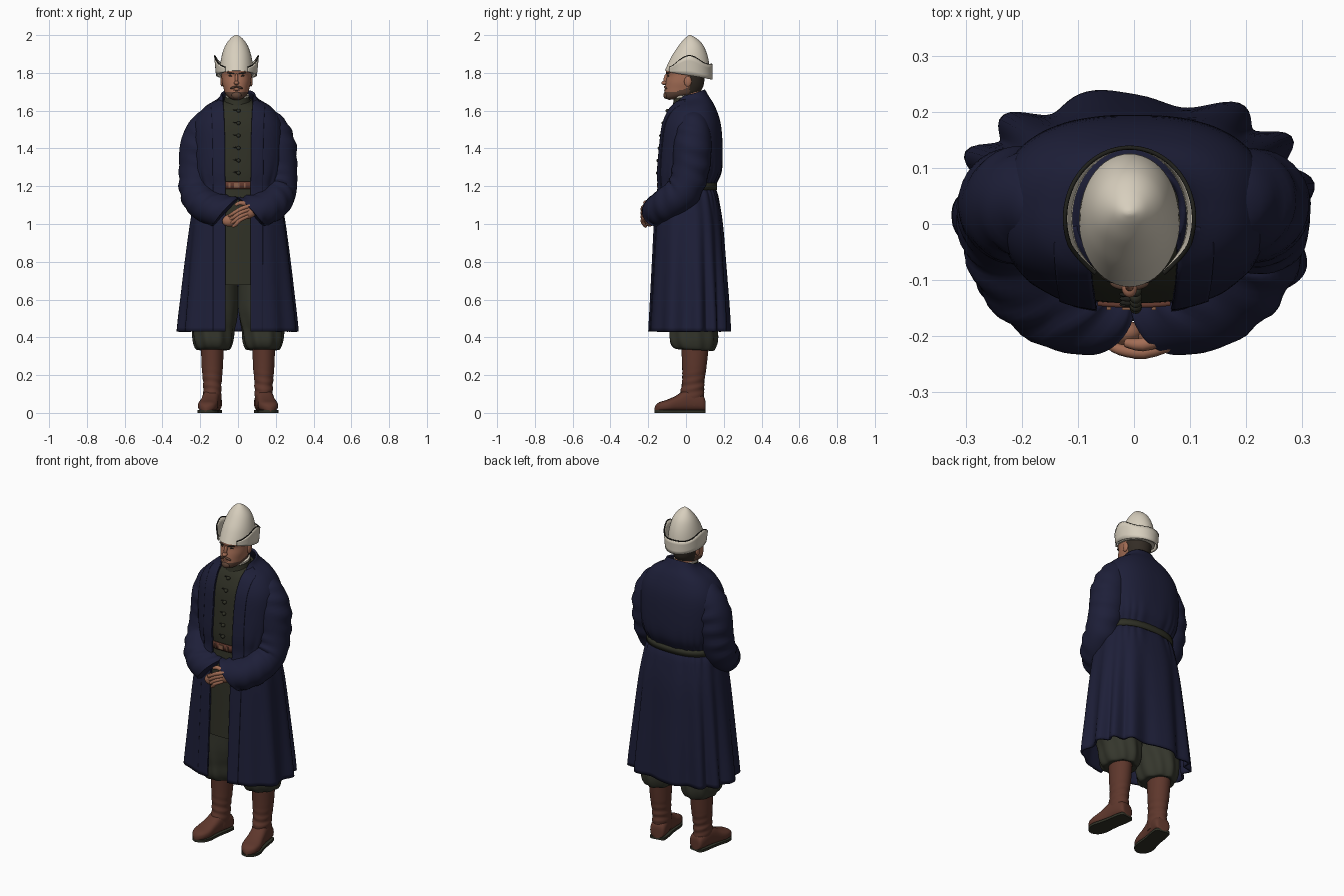
import bpy, bmesh, math
from mathutils import Vector, Euler

if "Cube" in bpy.data.objects:
    bpy.data.objects.remove(bpy.data.objects["Cube"])
pi, sin, cos = math.pi, math.sin, math.cos

def material(name, r, g, b):
    m = bpy.data.materials.new(name)
    m.diffuse_color = (r, g, b, 1)
    m.use_nodes = True
    m.node_tree.nodes["Principled BSDF"].inputs["Base Color"].default_value = m.diffuse_color
    return m

NAVY = material("navy wool", .0125, .0135, .040)
OLIVE = material("olive cloth", .029, .030, .019)
TROUSER = material("trouser green", .036, .038, .026)
LEATHER = material("brown leather", .112, .038, .025)
SKIN = material("skin", .37, .155, .092)
FELT = material("cream felt", .68, .62, .51)
HAIR = material("dark hair", .034, .026, .019)
BEARD = material("beard brown", .12, .062, .041)
BLACK = material("black trim", .014, .014, .011)
BRASS = material("buckle copper", .26, .12, .07)

def finish(name, bm, mat, angle=50):
    bmesh.ops.recalc_face_normals(bm, faces=bm.faces)
    me = bpy.data.meshes.new(name)
    bm.to_mesh(me)
    bm.free()
    ob = bpy.data.objects.new(name, me)
    bpy.context.collection.objects.link(ob)
    me.materials.append(mat)
    bpy.context.view_layer.objects.active = ob
    ob.select_set(True)
    bpy.ops.object.shade_smooth_by_angle(angle=math.radians(angle))
    ob.select_set(False)
    return ob

def skin(name, grid, mat, closed=True, thick=0):
    """Faces over a grid of points; closed rings get end caps, open sheets get thickness."""
    bm = bmesh.new()
    vs = [[bm.verts.new(p) for p in row] for row in grid]
    n = len(grid[0])
    for r0, r1 in zip(vs, vs[1:]):
        for i in range(n if closed else n - 1):
            j = (i + 1) % n
            bm.faces.new((r0[i], r0[j], r1[j], r1[i]))
    if closed and not thick:
        bm.faces.new(vs[0])
        bm.faces.new(vs[-1])
    ob = finish(name, bm, mat)
    if thick:
        so = ob.modifiers.new("thickness", 'SOLIDIFY')
        so.thickness, so.offset = thick, 0
    return ob

def refine(rows, n):
    """Smooth curve through tuples of numbers."""
    out = []
    for i in range(len(rows) - 1):
        a, b, c, d = rows[max(i - 1, 0)], rows[i], rows[i + 1], rows[min(i + 2, len(rows) - 1)]
        for k in range(n):
            t = k / n
            out.append(tuple(.5 * (2 * q + (r - p) * t + (2 * p - 5 * q + 4 * r - s) * t * t
                             + (3 * q - p - 3 * r + s) * t ** 3) for p, q, r, s in zip(a, b, c, d)))
    return out + [tuple(rows[-1])]

def spow(v, e):
    return math.copysign(abs(v) ** e, v)

def point(row, a, e=1, cx=0, fold=None):
    """Row: z at front, z at back, half width, y front, y back. Angle 0 is the front."""
    zf, zb, rx, yf, yb = row[:5]
    z = zf + (zb - zf) * (1 - cos(a)) / 2
    k = 1 + (fold(a, z) if fold else 0)
    return (cx + rx * k * spow(sin(a), e), (yf + yb) / 2 - (yb - yf) / 2 * k * spow(cos(a), e), z)

def loft(name, rows, mat, n=40, e=1, cx=0, fold=None, steps=4):
    return skin(name, [[point(r, 2 * pi * i / n, e, cx, fold) for i in range(n)]
                       for r in refine(rows, steps)], mat)

def tube(name, pts, mat, ref, n=24, steps=5, wrinkle=0):
    """Sweep a circle along (x, y, z, radius) points."""
    ps = refine(pts, steps)
    grid = []
    for i, p in enumerate(ps):
        t = (Vector(ps[min(i + 1, len(ps) - 1)][:3]) - Vector(ps[max(i - 1, 0)][:3])).normalized()
        u = Vector(ref)
        u = (u - t * u.dot(t)).normalized()
        v = t.cross(u)
        ring = []
        for j in range(n):
            a = 2 * pi * j / n
            r = p[3] * (1 + wrinkle * sin(i * 1.25 + 2 * sin(a)) * (.5 + .5 * sin(a * 2 + i * .2)))
            ring.append(Vector(p[:3]) + (u * cos(a) + v * sin(a)) * r)
        grid.append(ring)
    return skin(name, grid, mat)

def ball(name, loc, size, mat, rot=(0, 0, 0)):
    bm = bmesh.new()
    bmesh.ops.create_uvsphere(bm, u_segments=16, v_segments=10, radius=1)
    m = Euler(rot).to_matrix()
    for v in bm.verts:
        v.co = m @ Vector([c * s for c, s in zip(v.co, size)]) + Vector(loc)
    return finish(name, bm, mat)

# Coat: open sheet with a front gap (last number is half the gap)
COAT = [(1.66, 1.71, .085, -.045, .095, .078), (1.635, 1.675, .105, -.07, .115, .078),
        (1.595, 1.62, .18, -.095, .148, .076), (1.52, 1.53, .228, -.122, .178, .073),
        (1.40, 1.40, .235, -.137, .188, .07), (1.28, 1.28, .225, -.147, .183, .07),
        (1.20, 1.20, .205, -.145, .15, .068), (1.14, 1.14, .22, -.15, .165, .068),
        (1.0, 1.0, .245, -.163, .187, .068), (.8, .8, .268, -.173, .2, .068),
        (.6, .6, .287, -.183, .212, .068), (.43, .43, .303, -.192, .22, .068)]
E = .8

def coat_fold(a, z):
    s = min(1, 2 * (1 - cos(a)))
    skirt = min(1, max(0, (1.2 - z) / .7)) * (.04 + .03 * (1 - cos(a)) / 2)
    blouse = .018 * math.exp(-((z - 1.2) / .1) ** 2)
    return s * (skirt * sin(12 * a + .4 + 1.2 * sin(3 * a)) + blouse * sin(22 * a + 2 * sin(5 * a)))

def gap_angle(row, extra=0):
    return math.asin(min(.985, (row[5] + extra) / row[2]) ** (1 / E))

fine = refine(COAT, 5)
N = 160
grid = []
for r in fine:
    a0 = gap_angle(r)
    grid.append([point(r, a0 + (2 * pi - 2 * a0) * i / N, E, 0, coat_fold) for i in range(N + 1)])
skin("coat", grid, NAVY, closed=False, thick=.012)

# Front facings of the coat
for side in (1, -1):
    grid = []
    for r in fine[4:]:
        a0, a1 = gap_angle(r, -.003), gap_angle(r, .06)
        big = (r[0], r[1], r[2] + .005, r[3] - .007, r[4] + .006)
        grid.append([point(big, side * (a0 + (a1 - a0) * i / 10), E, 0, coat_fold) for i in range(11)])
    skin("coat_facing", grid, NAVY, closed=False, thick=.006)

# Tunic under the coat, with collar and placket buttons
tunic = [(r[0], r[1], r[2] - .03, r[3] + .006, r[4] - .035) for r in fine[5:] if r[0] > .64]
loft("tunic", tunic, OLIVE, 48, E, steps=1)
loft("tunic_collar", [(1.60, 1.62, .08, -.075, .085), (1.64, 1.66, .07, -.068, .08),
                      (1.665, 1.685, .066, -.064, .078)], OLIVE, cx=-.004)
loft("collar_trim", [(1.66, 1.68, .062, -.061, .074), (1.675, 1.695, .063, -.062, .075)], FELT, cx=-.004)

def front_y(z):
    return min(fine[5:], key=lambda r: abs(r[0] - z))[3] + .004

for i in range(6):
    z = 1.27 + i * .066
    ball("button", (.003, front_y(z) - .005, z), (.011, .012, .010), OLIVE)
    ball("button_loop", (-.012, front_y(z), z + .004), (.014, .005, .003), BLACK)

# Belts: brown in front, olive across the back of the coat
def strap(name, z0, z1, a0, a1, grow, mat):
    rows = [(z, z, .205 + grow, -.145 - grow, .15 + grow) for z in (z0, z1)]
    return skin(name, [[point(r, a0 + (a1 - a0) * i / 60, E) for i in range(61)] for r in rows],
                mat, closed=False, thick=.008)

strap("front_belt", 1.185, 1.225, -.24, .24, .0, LEATHER)
strap("back_belt", 1.18, 1.218, 1.2, 2 * pi - 1.2, .01, OLIVE)
for x, w in ((-.006, .015), (.035, .004), (-.045, .004)):
    bm = bmesh.new()
    bmesh.ops.create_cube(bm, size=1)
    for v in bm.verts:
        v.co = (x + v.co.x * 2 * w, -.149 + v.co.y * .009, 1.205 + v.co.z * .026)
    finish("belt_buckle", bm, BRASS, 30)

# Sleeves, legs and boots, one per side
FOOT = [(.1, .025, .05), (.092, .042, .08), (.05, .047, .105), (0, .046, .115), (-.05, .048, .085),
        (-.1, .053, .062), (-.14, .043, .05), (-.16, .024, .036), (-.168, .006, .02)]

for s in (1, -1):
    sleeve = tube("sleeve", [(s * .12, .045, 1.565, .05), (s * .17, .04, 1.52, .082), (s * .205, .035, 1.42, .1),
                             (s * .215, .025, 1.29, .098), (s * .217, -.01, 1.18, .093),
                             (s * .19, -.085, 1.115, .09), (s * .13, -.142, 1.075, .083),
                             (s * .062, -.163, 1.066, .073)], NAVY, (s * .7, -.7, 0), 36, 8, .05)
    for v in sleeve.data.vertices:   # slanted cuff opening
        w = min(1, max(0, (.14 - abs(v.co.x)) / .06)) if v.co.z < 1.2 else 0
        v.co.x -= s * w * (v.co.z - 1.066) * .8

    puff = lambda a, z: .045 * sin(9 * a + 12 * z) * min(1, max(0, (.6 - z) * 5))
    loft("trouser_leg", [(.335, .335, .062, -.03, .12), (.345, .33, .088, -.065, .145),
                         (.38, .375, .104, -.085, .163), (.44, .44, .112, -.088, .165),
                         (.5, .5, .125, -.095, .16), (.6, .6, .133, -.1, .15), (.9, .9, .12, -.1, .12)],
         TROUSER, 56, 1, s * .132, puff, 5)

    crease = lambda a, z: .045 * sin(z * 150 + 2 * sin(a + s)) * max(0, 1 - abs(z - .14) / .1)
    loft("boot_shaft", [(.04, .04, .046, -.03, .095), (.1, .1, .048, -.03, .095), (.16, .16, .049, -.02, .096),
                        (.24, .24, .056, -.02, .108), (.345, .345, .06, -.025, .12)],
         LEATHER, 36, 1, s * .136, crease, 9)

    def place(x, y, z):
        t = s * .17   # toes turned out
        return (s * .136 + x * cos(t) - (y - .04) * sin(t), .04 + x * sin(t) + (y - .04) * cos(t), z)
    rows = refine(FOOT, 3)
    skin("boot_foot", [[place(w * spow(cos(2 * pi * i / 24), .75), y,
                              .008 + h * (.5 + .5 * spow(sin(2 * pi * i / 24), .75))) for i in range(24)]
                       for y, w, h in rows], LEATHER)
    skin("boot_sole", [[place(x, y, z) for x, z in ((-w - .001, 0), (w + .001, 0), (w + .001, .014),
                                                    (-w - .001, .014))] for y, w, h in rows], OLIVE)

# Clasped hands
ball("upper_hand", (.055, -.2, 1.065), (.05, .026, .036), SKIN, (0, -.45, 0))
ball("lower_hand", (-.035, -.193, 1.022), (.05, .026, .034), SKIN, (0, -.3, 0))
for i in range(4):
    d = i * .019
    tube("finger", [(.07 - d * .3, -.213, 1.098 - d, .011), (.02 - d * .2, -.229, 1.083 - d * 1.1, .0115),
                    (-.025 + d * .3, -.224, 1.057 - d, .010), (-.05 + d * .4, -.212, 1.043 - d, .007)],
         SKIN, (0, -1, 0), 10, 3)
tube("thumb", [(.05, -.205, 1.1, .013), (.015, -.215, 1.112, .012), (-.014, -.212, 1.1, .008)],
     SKIN, (0, -1, 0), 10, 3)

# Head: hair and beard coloured by position
CX = -.008
loft("neck", [(1.56, 1.58, .055, -.05, .075), (1.72, 1.74, .052, -.045, .08)], SKIN, cx=CX)
head = loft("head", [(1.657, 1.662, .02, -.092, -.03), (1.668, 1.675, .043, -.108, .02),
                     (1.69, 1.69, .06, -.113, .065), (1.72, 1.72, .069, -.111, .088),
                     (1.75, 1.75, .076, -.107, .096), (1.785, 1.785, .079, -.101, .1),
                     (1.81, 1.81, .079, -.106, .1), (1.84, 1.84, .076, -.088, .1)], SKIN, 64, .95, CX, None, 6)
head.data.materials.append(HAIR)
head.data.materials.append(BEARD)
for f in head.data.polygons:
    c = f.center
    if c.z > 1.69 and c.y > .02:
        f.material_index = 1
    elif c.z < 1.698 + max(0, c.y + .06) * .35:
        f.material_index = 2
ball("nose_bridge", (CX, -.105, 1.768), (.009, .014, .03), SKIN, (-.2, 0, 0))
ball("nose_tip", (CX, -.114, 1.747), (.014, .017, .011), SKIN)
ball("lower_lip", (CX, -.112, 1.709), (.017, .006, .004), SKIN)
ball("chin_beard", (CX, -.104, 1.682), (.026, .016, .02), BEARD)
for s in (1, -1):
    ball("moustache", (CX + s * .016, -.108, 1.723), (.021, .009, .006), BEARD, (0, s * .35, s * .2))
    ball("eyebrow", (CX + s * .031, -.097, 1.798), (.021, .008, .004), HAIR, (0, -s * .1, s * .3))
    ball("eye", (CX + s * .031, -.093, 1.784), (.011, .004, .004), HAIR, (0, 0, s * .3))
    ball("ear", (CX + s * .077, .01, 1.755), (.009, .02, .028), SKIN)

# Tall felt hat with turned-up brim and dark piping
loft("hat_dome", [(1.812, 1.77, .09, -.112, .125), (1.85, 1.83, .087, -.095, .125), (1.89, 1.885, .079, -.075, .116),
                  (1.93, 1.93, .066, -.049, .1), (1.96, 1.96, .05, -.027, .081), (1.985, 1.985, .029, -.003, .053),
                  (1.997, 1.997, .012, .012, .031), (2.0, 2.0, .003, .018, .024)], FELT, 48, 1, CX)

def brim(a, u):
    s = (1 - cos(a)) / 2
    d = min(a, 2 * pi - a)
    low = 1.81 - .045 * s
    top = 1.825 + .055 * math.exp(-((d - 1.6) / .5) ** 2) + .02 * s
    out = .004 + .022 * sin(d) ** 2 * (.55 + .45 * u) * min(1, max(0, (d - .6) * 1.6))
    return (CX + (.089 + out) * sin(a), .01 - (.122 + out) * cos(a), low + (top - low) * u)

angles = [.7 + (2 * pi - 1.4) * i / 72 for i in range(73)]
skin("hat_brim", [[brim(a, k / 4) for a in angles] for k in range(5)], FELT, closed=False, thick=.007)
tube("brim_piping", [brim(a, 1) + (.0038,) for a in angles], BLACK, (0, 0, 1), 8, 1)
